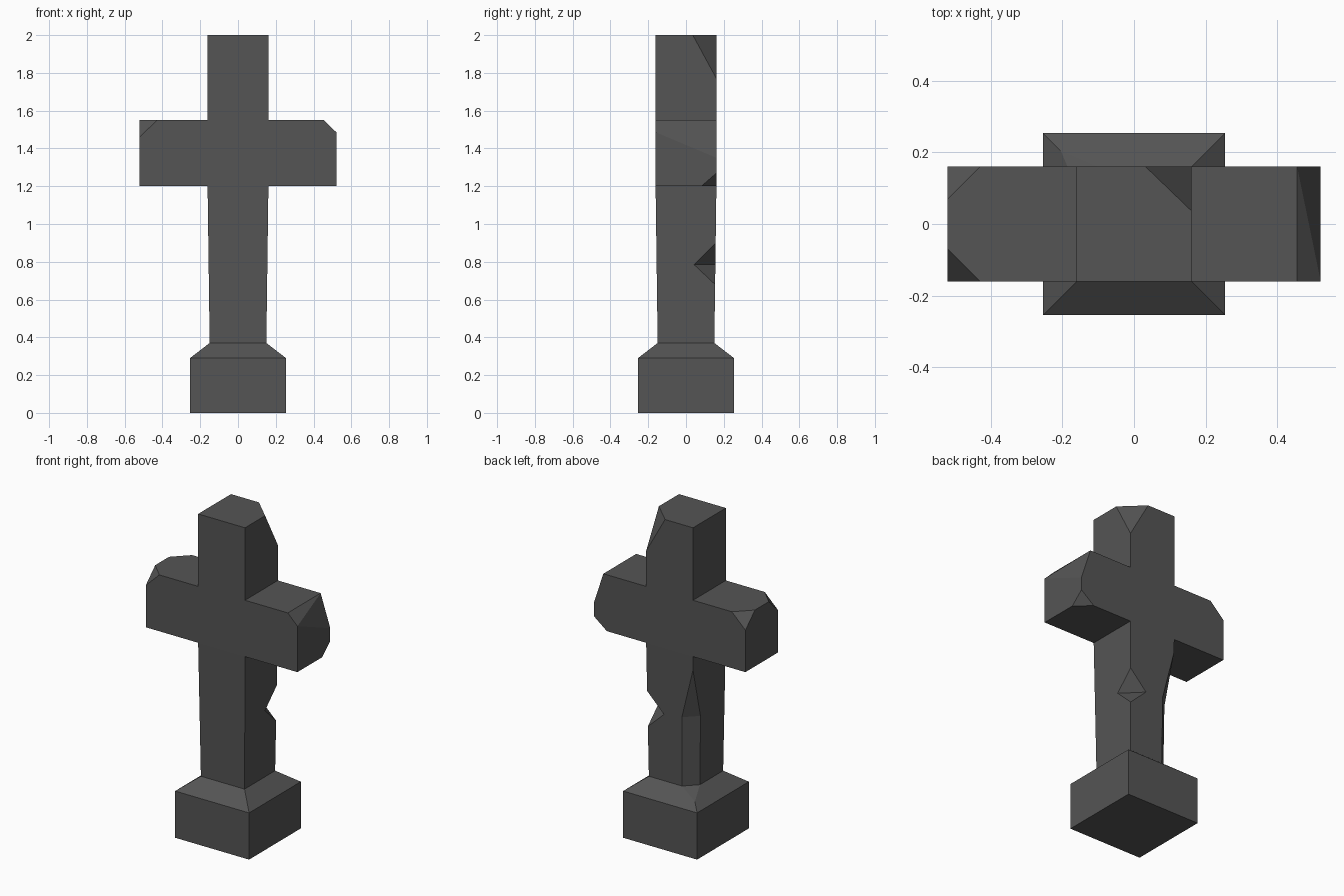
import bpy
import bmesh
from mathutils import Vector

old = bpy.data.objects.get("Cube")
if old:
    bpy.data.objects.remove(old, do_unlink=True)

# One dark stone colour
stone = bpy.data.materials.new("dark_stone")
stone.use_nodes = True
COLOUR = (0.09, 0.09, 0.09, 1.0)
stone.diffuse_color = COLOUR
bsdf = stone.node_tree.nodes["Principled BSDF"]
bsdf.inputs["Base Color"].default_value = COLOUR
bsdf.inputs["Roughness"].default_value = 0.9

W = 0.161             # half thickness of arms and head
ARM, LOW, HIGH = 0.521, 1.2, 1.55
cutters = []


def make_object(name, bm):
    bmesh.ops.recalc_face_normals(bm, faces=bm.faces)
    mesh = bpy.data.meshes.new(name)
    bm.to_mesh(mesh)
    bm.free()
    obj = bpy.data.objects.new(name, mesh)
    bpy.context.collection.objects.link(obj)
    return obj


def hull_cutter(points):
    """Convex cutter from a handful of points."""
    bm = bmesh.new()
    for p in points:
        bm.verts.new(p)
    result = bmesh.ops.convex_hull(bm, input=bm.verts)
    loose = [v for v in bm.verts if not v.link_faces]
    bmesh.ops.delete(bm, geom=loose, context='VERTS')
    bmesh.ops.dissolve_limit(bm, angle_limit=0.001, verts=bm.verts, edges=bm.edges)
    obj = make_object("chip_cutter", bm)
    obj.hide_render = True
    cutters.append(obj)


def chip(cut_points, outer_points):
    """Broken corner: grown about the cut plane so it clears the stone outside."""
    cut = [Vector(p) for p in cut_points]
    pivot = sum(cut, Vector()) / len(cut)
    hull_cutter([pivot + (Vector(p) - pivot) * 1.5 for p in cut + list(outer_points)])


def corner_chip(corner, dx, dy, dz):
    c = Vector(corner)
    chip([c + Vector((dx, 0, 0)), c + Vector((0, dy, 0)), c + Vector((0, 0, dz))], [c])


# Plinth, tapered shaft and head as stacked square rings
bm = bmesh.new()
rings = []
for r, z in [(0.254, 0), (0.254, 0.29), (0.15, 0.37), (W, LOW), (W, HIGH), (W, 2.0)]:
    rings.append([bm.verts.new((sx * r, sy * r, z))
                  for sx, sy in ((-1, -1), (1, -1), (1, 1), (-1, 1))])
bm.faces.new(rings[0])
bm.faces.new(rings[-1])
arm_roots = []
for level, (a, b) in enumerate(zip(rings, rings[1:])):
    for i in range(4):
        j = (i + 1) % 4
        face = bm.faces.new((a[i], a[j], b[j], b[i]))
        if level == 3 and i in (1, 3):
            arm_roots.append(face)

# Arms pulled out of the two sides
for face in arm_roots:
    tip = bmesh.ops.extrude_discrete_faces(bm, faces=[face])["faces"][0]
    for v in tip.verts:
        v.co.x = ARM if v.co.x > 0 else -ARM
bmesh.ops.remove_doubles(bm, verts=bm.verts, dist=0.0001)
bmesh.ops.recalc_face_normals(bm, faces=bm.faces)
bmesh.ops.dissolve_limit(bm, angle_limit=0.001, verts=bm.verts, edges=bm.edges)
cross = make_object("stone_cross", bm)
cross.data.materials.append(stone)

# Chipped corners of the arms and head
for side in (-1, 1):
    corner_chip((-ARM, side * W, HIGH), 0.093, -side * 0.093, -0.09)
corner_chip((ARM, W, LOW), -0.09, -0.08, 0.07)
corner_chip((W, W, 2.0), -0.13, -0.125, -0.23)

# Sloping break along the end of the left arm
edge = [(x, y, z) for x, z in ((0.455, HIGH), (ARM, 1.485)) for y in (-W, W)]
chip(edge, [Vector((ARM, y, HIGH)) for y in (-W, W)])
chip([(0.455, W, HIGH), (ARM, W, 1.35), (ARM, -0.314, HIGH)], [Vector((ARM, W, HIGH))])

# Notch in the back left edge of the shaft
n = 0.156
inner = [Vector((n, 0.042, 0.785)), Vector((0.042, n, 0.785))]
mid = (inner[0] + inner[1]) / 2
ends = [Vector((n + 0.001, n + 0.001, 0.90)), Vector((n - 0.002, n - 0.002, 0.68))]
hull_cutter([mid + (p - mid) * 1.5 for p in inner + ends])

# Long worn facet down the back right edge, running onto the plinth slope
out, along = Vector((-1, 1, 0)).normalized(), Vector((1, 1, 0)).normalized()
facet = [(0.24, 1.19), (0.167, 0.8), (0.161, 0.37), (0.5, 0.259), (0.5, 1.19)]
hull_cutter([out * d + along * s + Vector((0, 0, z))
             for d, z in facet for s in (-0.15, 0.15)])

# Carve the chips, then bake the result
for cutter in cutters:
    mod = cross.modifiers.new("chip", 'BOOLEAN')
    mod.operation = 'DIFFERENCE'
    mod.solver = 'EXACT'
    mod.object = cutter
bpy.context.view_layer.update()
depsgraph = bpy.context.evaluated_depsgraph_get()
baked = bpy.data.meshes.new_from_object(cross.evaluated_get(depsgraph))
cross.modifiers.clear()
cross.data = baked
baked.materials.clear()
baked.materials.append(stone)
for poly in baked.polygons:
    poly.material_index = 0
    poly.use_smooth = False
for cutter in cutters:
    bpy.data.objects.remove(cutter, do_unlink=True)
